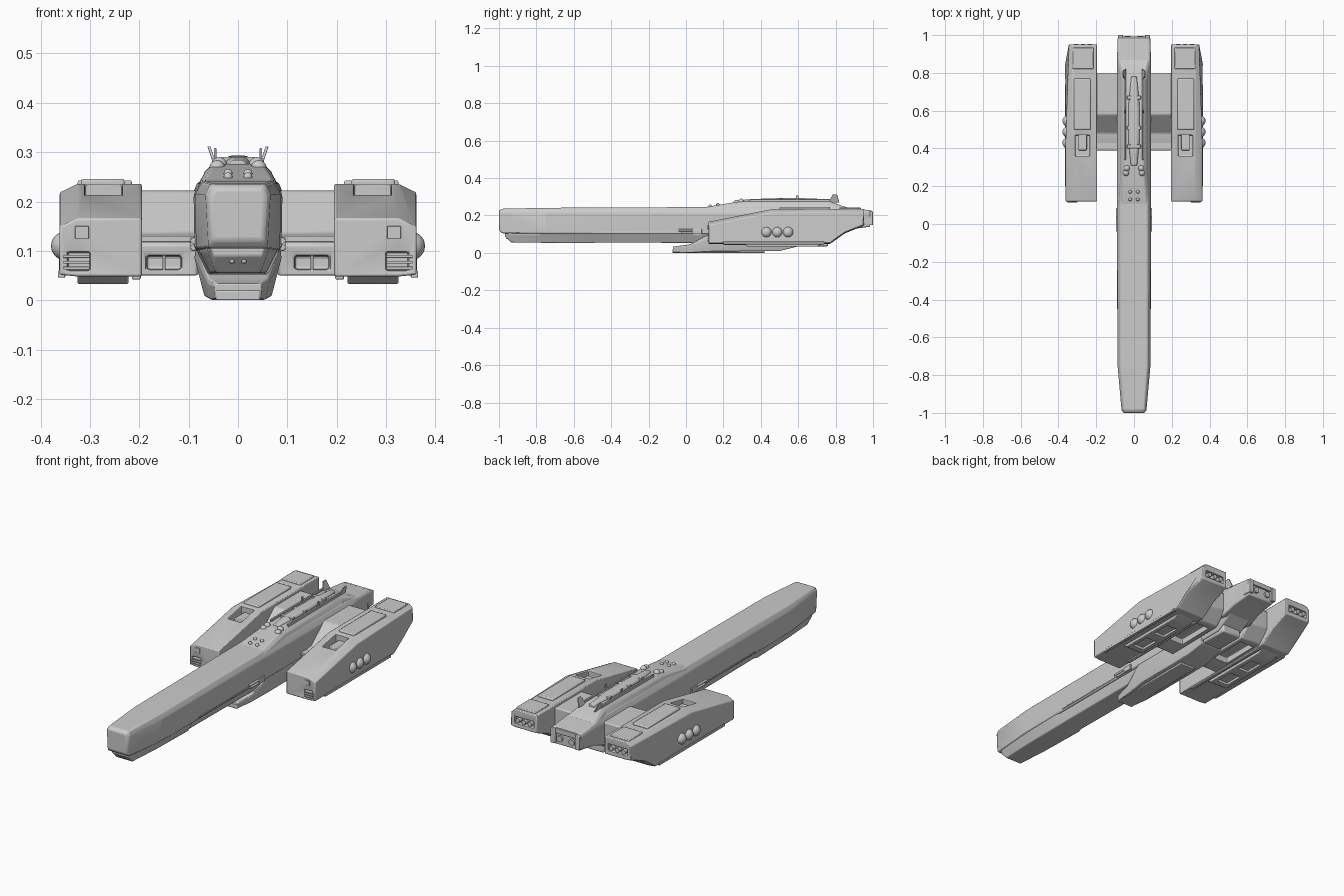
import bpy, bmesh, math
from mathutils import Matrix


def finish(name, bm, bevel=0.0, mirror=False):
    bmesh.ops.recalc_face_normals(bm, faces=bm.faces)
    me = bpy.data.meshes.new(name)
    bm.to_mesh(me)
    bm.free()
    ob = bpy.data.objects.new(name, me)
    bpy.context.collection.objects.link(ob)
    if bevel:
        m = ob.modifiers.new("Bevel", "BEVEL")
        m.width, m.segments, m.limit_method = bevel, 2, "ANGLE"
    if mirror:
        ob.modifiers.new("Mirror", "MIRROR")
    return ob


def loft(name, rings, bevel=0.0, mirror=False):
    bm = bmesh.new()
    rows = [[bm.verts.new(p) for p in r] for r in rings]
    n = len(rows[0])
    for a, b in zip(rows, rows[1:]):
        for i in range(n):
            j = (i + 1) % n
            bm.faces.new((a[i], a[j], b[j], b[i]))
    bm.faces.new(rows[0])
    bm.faces.new(rows[-1][::-1])
    return finish(name, bm, bevel, mirror)


def body(name, sections, bevel=0.004):
    # section: y, top / shoulder / bottom half width, top / shoulder / bottom height
    rings = []
    for y, wt, ws, wb, zt, zs, zb in sections:
        half = [(wt, zt), (ws, zs), (wb, zb)]
        rings.append([(x, y, z) for x, z in half] + [(-x, y, z) for x, z in half[::-1]])
    return loft(name, rings, bevel)


def box(name, x, y, z, bevel=0.002, mirror=True):
    return loft(name, [[(x[0], b, z[0]), (x[1], b, z[0]), (x[1], b, z[1]), (x[0], b, z[1])]
                       for b in y], bevel, mirror)


def balls(name, spots, r, scale=(1, 1, 1)):
    bm = bmesh.new()
    for p in spots:
        bmesh.ops.create_uvsphere(bm, u_segments=20, v_segments=12, radius=r,
                                  matrix=Matrix.Translation(p) @ Matrix.Diagonal((*scale, 1)))
    return finish(name, bm, 0, True)


def rods(name, spots, r, length):
    bm = bmesh.new()
    for p in spots:
        bmesh.ops.create_cone(bm, cap_ends=True, segments=14, radius1=r, radius2=r, depth=length,
                              matrix=Matrix.Translation(p) @ Matrix.Rotation(math.pi / 2, 4, "X"))
    return finish(name, bm, 0, True)


def cut(ob, *cutters):
    # Cuts are placed ahead of the mirror and bevel
    for c in cutters:
        c.hide_render = True
        c.hide_set(True)
        m = ob.modifiers.new("Cut", "BOOLEAN")
        m.object, m.solver = c, "EXACT"
        ob.modifiers.move(len(ob.modifiers) - 1, 0)


# Main hull with tapered nose and stern block
body("main_hull", [
    (-1.0, .048, .056, .052, .226, .21, .122),
    (-.985, .056, .066, .06, .236, .215, .105),
    (-.75, .072, .087, .085, .241, .215, .102),
    (.1, .073, .09, .088, .245, .215, .1),
    (.8, .073, .09, .088, .245, .215, .1),
    (.87, .082, .09, .082, .24, .22, .125),
    (.985, .08, .088, .078, .228, .215, .14)], .006)
body("lower_hull", [
    (-.968, .054, .056, .05, .12, .11, .09),
    (-.935, .058, .062, .046, .12, .1, .056),
    (-.75, .074, .079, .056, .12, .1, .054),
    (-.5, .078, .083, .06, .12, .098, .052),
    (-.48, .072, .076, .056, .12, .098, .056),
    (.72, .074, .08, .06, .12, .098, .05),
    (.86, .07, .075, .06, .15, .145, .13)])
box("hull_side_rail", (.08, .089), (-.45, -.04), (.108, .114), .001)

# Ventral keel
body("keel", [
    (-.07, .044, .048, .046, .034, .03, .003),
    (.02, .06, .063, .056, .045, .035, .001),
    (.14, .086, .088, .068, .11, .085, .008),
    (.5, .086, .088, .068, .11, .085, .01),
    (.6, .08, .082, .06, .11, .085, .035)])
box("keel_plate", (-.045, .045), (-.072, .42), (0, .02), .003, False)
box("aft_belly_block", (-.055, .055), (.6, .76), (.035, .08), .008, False)

# Dorsal superstructure
body("superstructure", [
    (.1, .068, .082, .088, .244, .232, .2),
    (.29, .05, .068, .088, .276, .26, .2),
    (.76, .05, .066, .088, .278, .262, .2),
    (.87, .072, .084, .088, .24, .232, .2)])
body("dorsal_spine", [
    (.31, .01, .016, .02, .284, .278, .265),
    (.45, .017, .029, .032, .292, .284, .265),
    (.62, .017, .029, .032, .293, .285, .265),
    (.78, .008, .014, .018, .286, .28, .265)])
box("dorsal_rail", (.043, .053), (.34, .77), (.265, .287))
for i, y in enumerate((.4, .5, .66)):
    box(f"spine_band_{i}", (-.036, .036), (y, y + .02), (.265, .29), .002, False)
loft("dorsal_fin", [[(x, .76, .27), (x, .82, .27), (x + .014, .808, .312), (x + .014, .785, .312)]
                    for x in (.042, .048)], .001, True)
box("antenna_post", (.044, .049), (.588, .602), (.27, .308), .001)
balls("dorsal_domes", [(.038, .295, .274), (.042, .27, .268)], .016)
balls("sensor_bumps", [(.02, .17, .257), (.02, .13, .25)], .009)

# Nose lights and side guns
balls("nose_lights", [(.018, -.994, .16), (.034, -.994, .16), (.026, -.994, .18),
                      (.012, -.955, .08), (.012, -.96, .095)], .006)
rods("side_guns", [(.09, .01, .121), (.09, .025, .107)], .006, .1)
box("gun_mount", (.08, .096), (.035, .085), (.1, .128))

# Stern plate details
box("stern_corner_post", (.058, .084), (.95, 1.0), (.148, .222), .003)
box("stern_upper_lip", (-.06, .06), (.95, .993), (.2, .226), .002, False)
rods("stern_thrusters", [(.035, .985, .175)], .016, .02)

# Wings joining hull and pods
wing = [(.4, .05), (.395, .115), (.43, .127), (.48, .135), (.58, .222),
        (.8, .222), (.8, .12), (.74, .055)]
w = loft("wing", [[(x, y, z) for y, z in wing] for x in (.08, .21)], .006, True)
cut(w, box("wing_intake_cutter", (.115, .185), (.35, .44), (.062, .09), 0, False),
    box("wing_belly_cutter", (.105, .185), (.5, .7), (.0, .085), 0, False))
box("wing_intake_splitter", (.147, .153), (.402, .44), (.06, .092), .001)
box("wing_front_lip", (.085, .2), (.39, .43), (.118, .13))

# Side pods
prof = [(.12, .048), (.12, .166), (.47, .236), (.95, .236), (.95, .145), (.85, .105), (.77, .048)]
rings = [[(x, y, z) for y, z in prof] for x in (.195, .325)]
rings.append([(.345 if y > .9 else .362, y, z - .018 if z > .16 else z + .004) for y, z in prof])
pod = loft("pod", rings, .004, True)
cut(pod, box("pod_slope_cutter", (.235, .31), (.36, .47), (.18, .3), 0, False),
    box("pod_front_cutter", (.3, .345), (.1, .14), (.06, .098), 0, False),
    box("pod_exhaust_cutter", (.215, .325), (.93, 1.0), (.165, .2), 0, False))
box("pod_slope_block", (.25, .295), (.39, .475), (.17, .208), .004)
box("pod_top_panel", (.23, .318), (.5, .77), (.22, .246), .005)
box("pod_aft_panel", (.215, .325), (.82, .935), (.22, .243), .004)
for i in range(3):
    box(f"pod_front_slat_{i}", (.3, .354), (.115, .14), (.062 + i * .012, .068 + i * .012), .001)
box("pod_front_hatch", (.302, .33), (.116, .13), (.125, .15), .001)
for i in range(3):
    rods(f"pod_exhaust_{i}", [(.235 + i * .035, .94, .182)], .012, .025)
balls("pod_side_domes", [(.35, y, .11) for y in (.43, .488, .546)], .029)

# Pod underside housing with recesses
under = loft("pod_underside", [[(x, .3, .055), (x, .33, .033), (x, .7, .033), (x, .78, .07), (x, .78, .09)]
                               for x in (.222, .325)], .003, True)
cut(under, *[box(f"underside_cutter_{i}", (.243, .305), (y, y + .1), (0, .046), 0, False)
             for i, y in enumerate((.36, .52))])
box("pod_inner_skid", (.197, .215), (.2, .72), (.042, .06), .003)
box("pod_side_sill", (.35, .365), (.2, .74), (.046, .06), .002)

# Smooth rounded surfaces, keep hard edges
bpy.ops.object.select_all(action="DESELECT")
for ob in bpy.context.scene.objects:
    if not ob.hide_render:
        ob.select_set(True)
        bpy.context.view_layer.objects.active = ob
bpy.ops.object.shade_smooth_by_angle(angle=math.radians(30))
